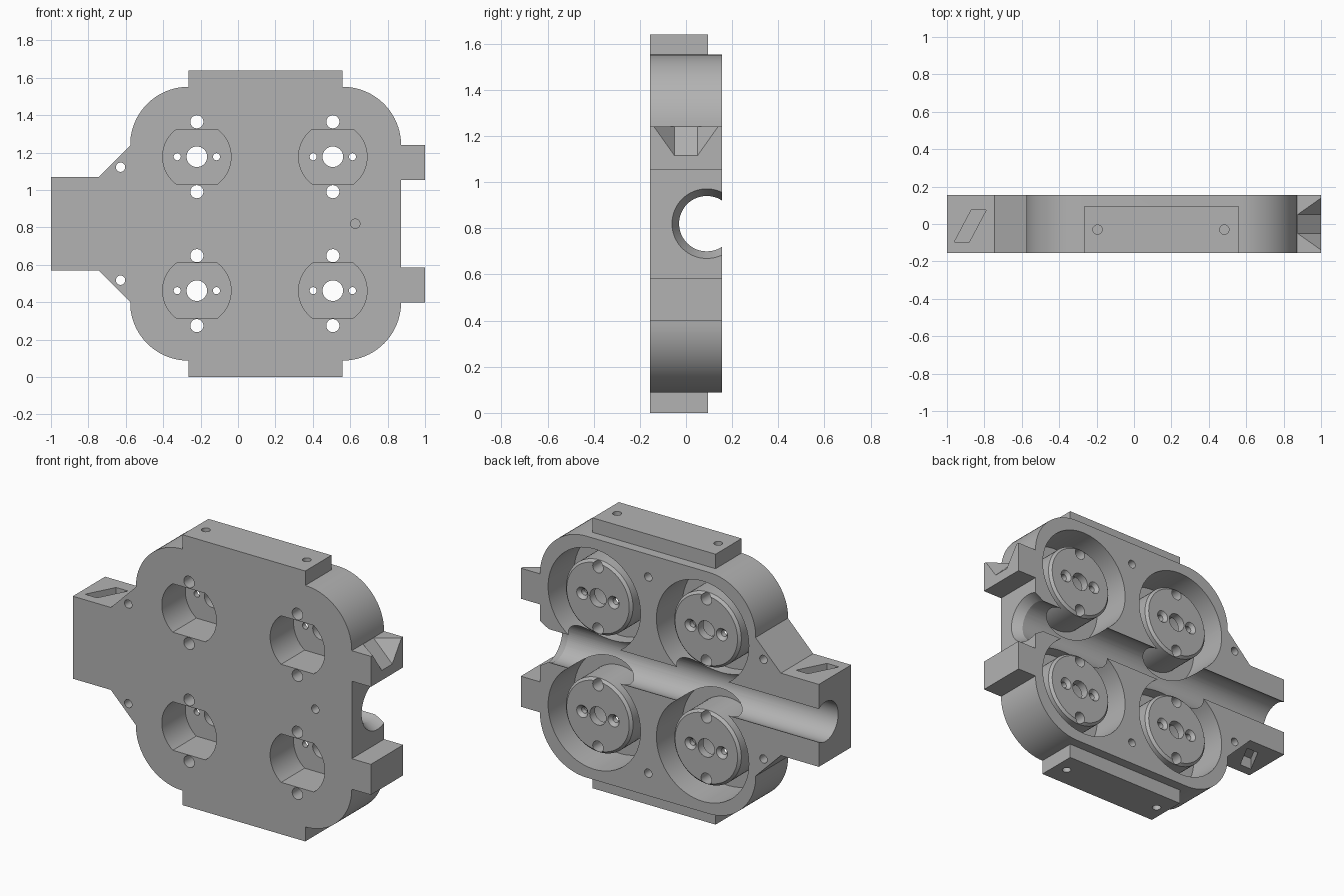
import bpy
import bmesh
from math import sin, cos, radians, asin, pi
from mathutils import Vector, Matrix

if "Cube" in bpy.data.objects:
    bpy.data.objects.remove(bpy.data.objects["Cube"], do_unlink=True)

FRONT, BACK, MID = -0.155, 0.155, 0.82
grey = bpy.data.materials.new("plain grey")
grey.use_nodes = True
grey.diffuse_color = (0.45, 0.45, 0.45, 1)
grey.node_tree.nodes["Principled BSDF"].inputs["Base Color"].default_value = (0.45, 0.45, 0.45, 1)


def finish(bm, name):
    bmesh.ops.recalc_face_normals(bm, faces=bm.faces)
    mesh = bpy.data.meshes.new(name)
    bm.to_mesh(mesh)
    bm.free()
    mesh.materials.append(grey)
    obj = bpy.data.objects.new(name, mesh)
    bpy.context.collection.objects.link(obj)
    return obj


def rod(name, a, b, r1, r2=None, sides=32):
    """Round bar or cone from point a to point b."""
    a, b = Vector(a), Vector(b)
    d = b - a
    turn = d.to_track_quat('Z', 'Y').to_matrix().to_4x4()
    bm = bmesh.new()
    bmesh.ops.create_cone(bm, cap_ends=True, segments=sides, radius1=r1,
                          radius2=r1 if r2 is None else r2, depth=d.length,
                          matrix=Matrix.Translation((a + b) / 2) @ turn)
    return finish(bm, name)


def prism(name, outline, lo, hi, axis="y"):
    """Extrude an outline along y (points are x, z) or z (points are x, y)."""
    bm = bmesh.new()
    put = (lambda p, h: (p[0], h, p[1])) if axis == "y" else (lambda p, h: (p[0], p[1], h))
    low = [bm.verts.new(put(p, lo)) for p in outline]
    high = [bm.verts.new(put(p, hi)) for p in outline]
    bm.faces.new(low)
    bm.faces.new(high[::-1])
    for i in range(len(low)):
        bm.faces.new((low[i - 1], low[i], high[i], high[i - 1]))
    return finish(bm, name)


def box(name, x, y, z):
    return prism(name, [(x[0], z[0]), (x[1], z[0]), (x[1], z[1]), (x[0], z[1])], *y)


def arc(cx, cz, r, start, end, steps=20):
    return [(cx + r * cos(radians(start + (end - start) * i / steps)),
             cz + r * sin(radians(start + (end - start) * i / steps))) for i in range(steps + 1)]


def combine(tool, operation="DIFFERENCE"):
    mod = body.modifiers.new("combine", 'BOOLEAN')
    mod.operation, mod.solver, mod.object = operation, 'EXACT', tool
    bpy.context.view_layer.objects.active = body
    bpy.ops.object.modifier_apply(modifier=mod.name)
    bpy.data.objects.remove(tool, do_unlink=True)


# Housing outline: lower half, mirrored to the upper half
lower = [(-1, 0.57), (-0.745, 0.57), (-0.575, 0.4)]
lower += arc(-0.265, 0.4, 0.312, 180, 270)[1:] + [(-0.265, 0), (0.56, 0)]
lower += arc(0.56, 0.4, 0.312, 270, 360) + [(1, 0.4), (1, 0.585), (0.872, 0.585)]
body = prism("housing", lower + [(x, 2 * MID - z) for x, z in reversed(lower)], FRONT, BACK)

# Stepped mounting flanges
combine(box("flange_step", (-0.27, 0.565), (0.095, 0.3), (1.552, 1.8)))
combine(box("flange_step", (-0.27, 0.565), (0.095, 0.3), (-0.2, 0.088)))

# Round pockets, open at the back
centres = [(x, z) for x in (-0.22, 0.507) for z in (0.462, 1.178)]
for x, z in centres:
    combine(rod("pocket", (x, -0.095, z), (x, 0.3, z), 0.31, sides=64))

# Lengthwise bore with a flared end
combine(rod("bore", (-1.2, 0.09, MID), (1.2, 0.09, MID), 0.12, sides=64))
combine(rod("bore_flare", (0.81, 0.09, MID), (0.874, 0.09, MID), 0.118, 0.152, sides=64))

# Hollow hubs with their holes and side grooves
flat = asin(0.147 / 0.183) * 180 / pi
for x, z in centres:
    combine(rod("hub", (x, -0.12, z), (x, 0.105, z), 0.225, sides=64), "UNION")
    combine(rod("hub_rim", (x, 0.105, z), (x, 0.12, z), 0.225, 0.21, sides=64), "UNION")
    cavity = arc(x, z, 0.183, -flat, flat) + arc(x, z, 0.183, 180 - flat, 180 + flat)
    combine(prism("hub_cavity", cavity, -0.3, 0.07))
    combine(rod("shaft_hole", (x, 0, z), (x, 0.3, z), 0.055))
    for s in (-1, 1):
        combine(rod("screw_hole", (x + s * 0.105, 0, z), (x + s * 0.105, 0.3, z), 0.019))
        combine(rod("countersink", (x + s * 0.105, 0.1, z), (x + s * 0.105, 0.125, z), 0.019, 0.042))
        combine(rod("side_groove", (x, -0.3, z + s * 0.187), (x, 0.3, z + s * 0.187), 0.035))

# Small holes in the plate, flanges and tail; angled slots in the tail
combine(rod("front_hole", (0.627, -0.3, MID), (0.627, -0.09, MID), 0.025))
slot = [(-0.96, -0.095), (-0.88, -0.095), (-0.79, 0.075), (-0.87, 0.075)]
for s in (-1, 1):
    combine(rod("tail_hole", (-0.628, -0.3, MID + s * 0.302), (-0.628, 0.3, MID + s * 0.302), 0.025))
    combine(rod("back_hole", (0.145, 0.02, MID + s * 0.595), (0.145, 0.3, MID + s * 0.595), 0.025))
    for x in (-0.195, 0.483):
        combine(rod("flange_hole", (x, -0.03, MID + s * 0.72), (x, -0.03, MID + s), 0.025))
    combine(prism("tail_slot", slot, *sorted((MID + s * 0.18, MID + s * 0.4)), axis="z"))

# Tapered notch in the upper lug
bm = bmesh.new()
for y in (-1, 1):
    for x, w, z in ((0.872, 0.05, 1.242), (1, 0.05, 1.115), (1, 0.14, 1.242),
                    (1.02, 0.05, 1.096), (1.02, 0.154, 1.242), (1.02, 0.154, 1.26), (0.872, 0.05, 1.26)):
        bm.verts.new((x, y * w, z))
bmesh.ops.convex_hull(bm, input=bm.verts)
combine(finish(bm, "lug_notch"))

# Smooth curved walls, keep edges sharp
bpy.ops.object.select_all(action='DESELECT')
body.select_set(True)
bpy.context.view_layer.objects.active = body
bpy.ops.object.shade_smooth_by_angle(angle=radians(25))
